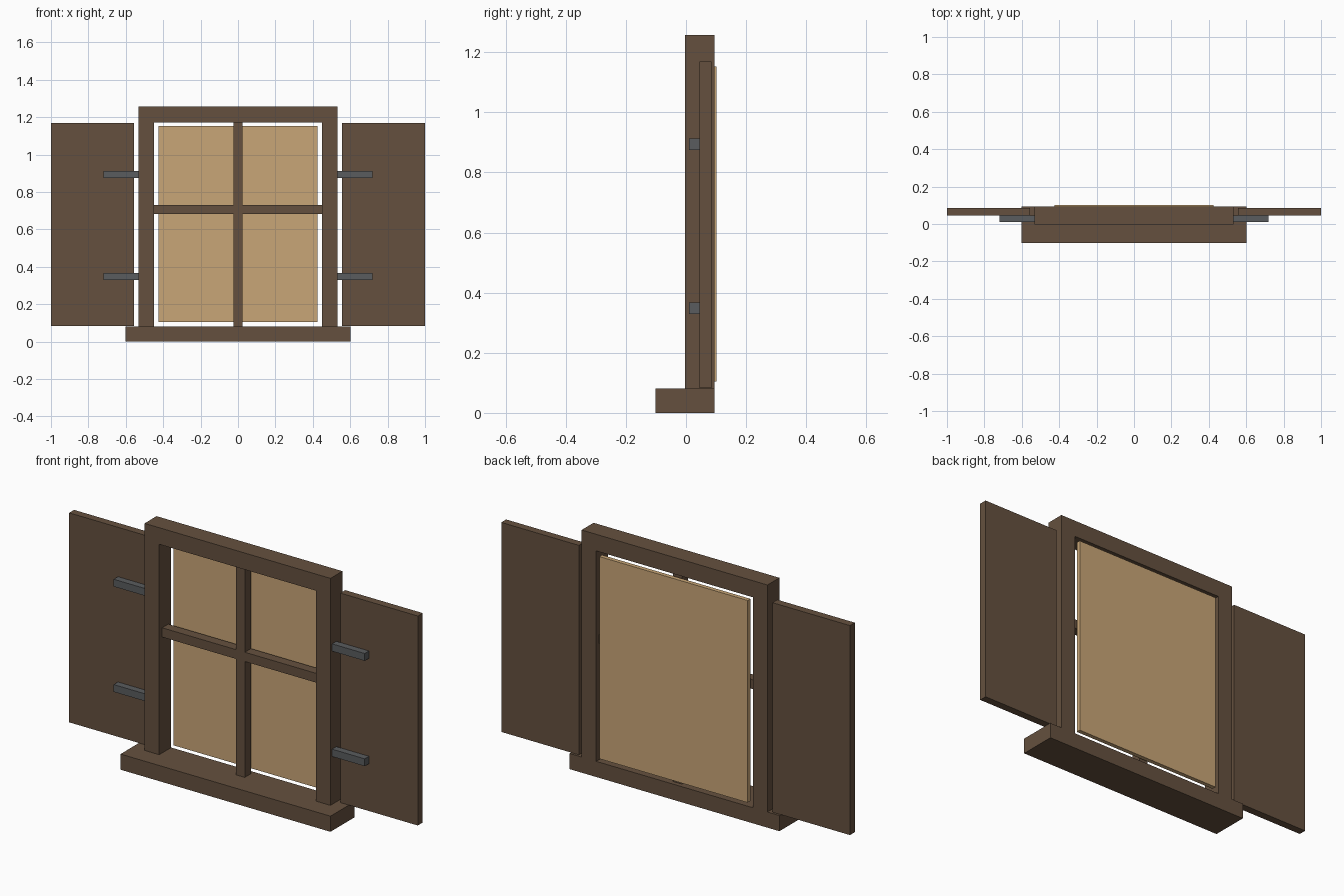
import bpy

if "Cube" in bpy.data.objects:
    bpy.data.objects.remove(bpy.data.objects["Cube"])


def material(name, rgb):
    m = bpy.data.materials.new(name)
    m.diffuse_color = (*rgb, 1.0)
    m.use_nodes = True
    m.node_tree.nodes["Principled BSDF"].inputs["Base Color"].default_value = m.diffuse_color
    return m


WOOD = material("dark_wood", (0.130, 0.081, 0.049))
PANE = material("tan_pane", (0.584, 0.381, 0.184))
IRON = material("grey_iron", (0.102, 0.107, 0.112))


def box(name, x, y, z, mat):
    """Box spanning the given (min, max) ranges."""
    bpy.ops.mesh.primitive_cube_add(size=1)
    ob = bpy.context.object
    ob.name = name
    ob.location = [(a + b) / 2 for a, b in (x, y, z)]
    ob.scale = [b - a for a, b in (x, y, z)]
    bpy.ops.object.transform_apply(location=True, rotation=False, scale=True)
    ob.data.materials.append(mat)
    return ob


FRAME_Y = (-0.004, 0.094)
BAR_Y = (0.02, 0.07)
SILL_TOP, HEAD_BOTTOM = 0.081, 1.172

# Sill and head of the frame
box("sill", (-0.602, 0.602), (-0.102, 0.094), (0, SILL_TOP), WOOD)
box("frame_head", (-0.533, 0.533), FRAME_Y, (HEAD_BOTTOM, 1.258), WOOD)

# Glazing bars and pane
box("vertical_bar", (-0.025, 0.025), BAR_Y, (SILL_TOP, HEAD_BOTTOM), WOOD)
box("horizontal_bar", (-0.449, 0.449), BAR_Y, (0.682, 0.73), WOOD)
box("window_pane", (-0.425, 0.425), (0.08, 0.102), (0.104, 1.152), PANE)

# Jambs, shutters and hinges on both sides
for side, s in (("left", -1), ("right", 1)):
    def span(a, b):
        return tuple(sorted((s * a, s * b)))

    box(side + "_jamb", span(0.449, 0.533), FRAME_Y, (SILL_TOP, HEAD_BOTTOM), WOOD)
    box(side + "_shutter", span(0.555, 1.0), (0.045, 0.085), (0.083, 1.169), WOOD)
    for level, z in (("lower", 0.348), ("upper", 0.894)):
        box(f"{side}_{level}_hinge", span(0.53, 0.72), (0.01, 0.045),
            (z - 0.019, z + 0.019), IRON)
